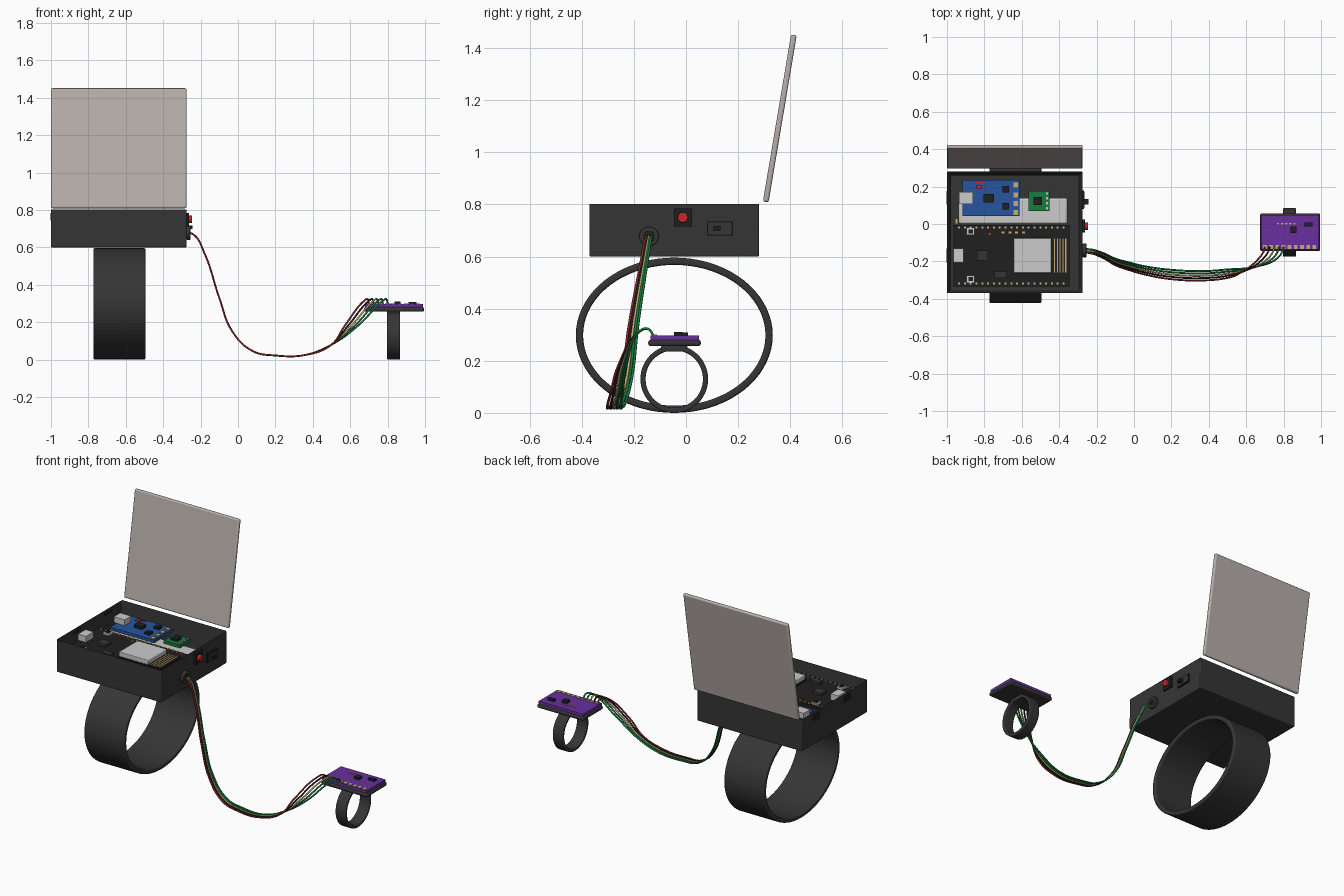
import bpy, bmesh, math
from mathutils import Matrix, Vector

cube = bpy.data.objects.get("Cube")
if cube:
    bpy.data.objects.remove(cube, do_unlink=True)


def colour(name, r, g, b):
    m = bpy.data.materials.new(name)
    m.use_nodes = True
    m.diffuse_color = (r, g, b, 1)
    m.node_tree.nodes["Principled BSDF"].inputs["Base Color"].default_value = (r, g, b, 1)
    return m


CASE = colour("charcoal plastic", .036, .036, .036)
BLACK = colour("chip black", .014, .014, .015)
METAL = colour("light metal", .6, .6, .6)
LID = colour("warm grey lid", .48, .43, .41)
RED = colour("button red", .6, .02, .02)
MAROON = colour("wire dark red", .25, .02, .02)
BLUE = colour("board blue", .02, .09, .35)
GREEN = colour("board green", .01, .2, .05)
PURPLE = colour("board purple", .14, .03, .34)
GOLD = colour("contact gold", .6, .42, .16)


def finish(bm, name, mat, bevel=0, smooth=True):
    bmesh.ops.recalc_face_normals(bm, faces=bm.faces)
    mesh = bpy.data.meshes.new(name)
    bm.to_mesh(mesh)
    bm.free()
    mesh.materials.append(mat)
    if smooth:
        mesh.shade_smooth()
        mesh.set_sharp_from_angle(angle=math.radians(35))
    ob = bpy.data.objects.new(name, mesh)
    bpy.context.collection.objects.link(ob)
    if bevel:
        mod = ob.modifiers.new("soft edges", "BEVEL")
        mod.width, mod.segments = bevel, 3
    return ob


def block(name, mat, x, y, z, bevel=0):
    """Box given by its (low, high) range on each axis."""
    bm = bmesh.new()
    spans = (x, y, z)
    size = Matrix.Diagonal([s[1] - s[0] for s in spans] + [1])
    mid = Matrix.Translation([(s[0] + s[1]) / 2 for s in spans])
    bmesh.ops.create_cube(bm, size=1, matrix=mid @ size)
    return finish(bm, name, mat, bevel, smooth=bool(bevel))


def chip(name, mat, x, y, z, w, d, h):
    """Small component centred on x, y and standing on z."""
    return block(name, mat, (x - w / 2, x + w / 2), (y - d / 2, y + d / 2), (z, z + h))


def disc(name, mat, x, y, z, radius, length):
    """Cylinder pointing along x, starting at x."""
    bm = bmesh.new()
    place = Matrix.Translation((x + length / 2, y, z)) @ Matrix.Rotation(math.pi / 2, 4, "Y")
    bmesh.ops.create_cone(bm, cap_ends=True, segments=32, radius1=radius, radius2=radius,
                          depth=length, matrix=place)
    return finish(bm, name, mat, .004)


def loop(name, mat, x, y, z, ry, rz, thick, bevel):
    """Flat elliptical strap around the x axis."""
    bm = bmesh.new()
    n = 72
    rings = []
    for i in range(n):
        a = math.tau * i / n
        c, s = math.cos(a), math.sin(a)
        rings.append([bm.verts.new((px, y + c * (ry - t), z + s * (rz - t)))
                      for px, t in ((x[0], 0), (x[1], 0), (x[1], thick), (x[0], thick))])
    for i in range(n):
        a, b = rings[i], rings[(i + 1) % n]
        for k in range(4):
            j = (k + 1) % 4
            bm.faces.new((a[k], a[j], b[j], b[k]))
    ob = finish(bm, name, mat, bevel)
    ob.modifiers[0].limit_method = "ANGLE"
    return ob


# Open case: the top is inset and pushed down
bm = bmesh.new()
bmesh.ops.create_cube(bm, size=1, matrix=Matrix.Translation((-.6375, -.045, .7025))
                      @ Matrix.Diagonal((.725, .65, .205, 1)))
top = max(bm.faces, key=lambda f: f.calc_center_median().z)
bmesh.ops.inset_region(bm, faces=[top], thickness=.025)
bmesh.ops.translate(bm, verts=top.verts, vec=(0, 0, -.17))
finish(bm, "case", CASE, .005)

# Raised lid leaning backwards
lid = block("lid", LID, (-.3625, .3625), (-.011, .011), (-.325, .325), .008)
lid.location = (-.6375, .36, 1.13)
lid.rotation_euler.x = -.167

# Wrist strap and finger ring
loop("wrist_strap", CASE, (-.773, -.495), -.045, .298, .378, .298, .028, .008)
loop("finger_ring", CASE, (.797, .867), -.045, .13, .13, .13, .02, .005)

# Battery under the small boards
block("battery", METAL, (-.938, -.356), (0, .14), (.64, .715), .012)
block("battery_tab", GOLD, (-.958, -.94), (0, .03), (.64, .72))

# Main controller board
deck = .745
block("controller_board", BLACK, (-.965, -.345), (-.335, -.005), (deck - .02, deck))
block("radio_board", BLACK, (-.65, -.35), (-.265, -.07), (deck, deck + .008))
block("radio_shield", METAL, (-.644, -.441), (-.262, -.075), (deck, .78), .004)
for i in range(5):
    chip("antenna_trace", GOLD, -.425 + .015 * i, -.168, deck + .008, .006, .18, .003)
for y in (-.018, -.317):
    for i in range(19):
        chip("header_pin", GOLD, -.935 + .031 * i, y, deck, .011, .011, .008)
for y in (-.04, -.295):
    chip("push_button", METAL, -.874, y, deck, .043, .04, .012)
    chip("push_button_cap", BLACK, -.874, y, deck + .012, .024, .022, .006)
chip("controller_usb", METAL, -.938, -.168, deck, .055, .075, .038)
chip("controller_chip", CASE, -.81, -.168, deck, .058, .055, .016)
chip("regulator_chip", CASE, -.714, -.272, deck, .064, .034, .016)
chip("power_led", RED, -.772, -.053, deck, .014, .01, .006)
for i in range(4):
    chip("resistor", GOLD, -.7 + .036 * i, -.045, deck, .016, .009, .006)

# Blue charging board
block("blue_board", BLUE, (-.917, -.612), (.043, .235), (deck - .018, deck))
chip("charger_usb", METAL, -.898, .138, deck, .075, .064, .036)
chip("charger_chip", BLACK, -.776, .138, deck, .055, .044, .018)
for y in (.185, .095):
    chip("driver_chip", BLACK, -.686, y, deck, .034, .034, .014)
for y in (.208, .156, .11, .062):
    chip("solder_pad", GOLD, -.632, y, deck, .026, .026, .004)
chip("charge_led", RED, -.828, .198, deck, .026, .02, .012)
chip("status_led", RED, -.822, .22, deck, .05, .007, .006)

# Green motion board
block("green_board", GREEN, (-.564, -.452), (.07, .176), (deck - .018, deck))
chip("motion_chip", BLACK, -.515, .123, deck, .045, .045, .014)
for i in range(4):
    chip("green_board_pad", METAL, -.464, .085 + .026 * i, deck, .011, .013, .004)

# Case side fittings: cable grommet, button, slide switch, port slots
side = -.275
disc("cable_grommet", CASE, side, -.142, .677, .037, .02)
disc("grommet_hole", BLACK, side + .02, -.142, .677, .022, .001)
block("button_base", BLACK, (side, side + .012), (-.046, .023), (.715, .785))
disc("red_button", RED, side + .012, -.012, .75, .02, .018)
block("switch_plate", BLACK, (side, side + .009), (.08, .18), (.68, .735))
block("switch_slot", CASE, (side, side + .011), (.085, .175), (.685, .73))
block("switch_knob", BLACK, (side, side + .032), (.105, .133), (.698, .717))
for y in (.14, -.168):
    block("port_slot", BLACK, (-1.002, -.996), (y - .037, y + .037), (.745, .785))

# Sensor head on the ring
block("ring_neck", CASE, (.797, .867), (-.095, .005), (.235, .26), .005)
block("sensor_tray", CASE, (.674, .995), (-.145, .057), (.256, .281), .01)
block("sensor_board", PURPLE, (.68, .988), (-.137, .049), (.278, .297))
chip("sensor_chip", BLACK, .853, -.03, .297, .034, .034, .014)
chip("sensor_optic", BLACK, .933, -.003, .297, .043, .023, .012)
for i in range(5):
    chip("sensor_contact", GOLD, .77 + .022 * i, .002, .297, .012, .009, .004)
for i in range(9):
    chip("sensor_pad", GOLD, .7 + .033 * i, -.122, .297, .02, .022, .003)

# Wires sag from the grommet and rise to the sensor pads
for i, mat in enumerate((MAROON, BLACK, GOLD, GREEN, GREEN)):
    f = i / 4
    pad = .7 + .1 * f
    path = [(-.29, -.15 + .016 * f, .68), (-.24, -.155 + .02 * f, .67),
            (-.18, -.175 + .025 * f, .57), (-.1, -.22 + .035 * f, .33),
            (-.03, -.245 + .04 * f, .15), (.08, -.275 + .045 * f, .045),
            (.2, -.295 + .05 * f, .022), (.36, -.302 + .05 * f, .025),
            (.5, -.288 + .045 * f, .08), (.57 + .07 * f, -.26 + .03 * f, .18),
            (pad - .025, -.175, .315), (pad - .006, -.145, .322), (pad, -.125, .297)]
    curve = bpy.data.curves.new("wire", "CURVE")
    curve.dimensions = "3D"
    curve.bevel_depth, curve.bevel_resolution, curve.resolution_u = .005, 2, 8
    curve.use_fill_caps = True
    spline = curve.splines.new("BEZIER")
    spline.bezier_points.add(len(path) - 1)
    for point, place in zip(spline.bezier_points, path):
        point.co = Vector(place)
        point.handle_left_type = point.handle_right_type = "AUTO"
    curve.materials.append(mat)
    bpy.context.collection.objects.link(bpy.data.objects.new("wire", curve))
